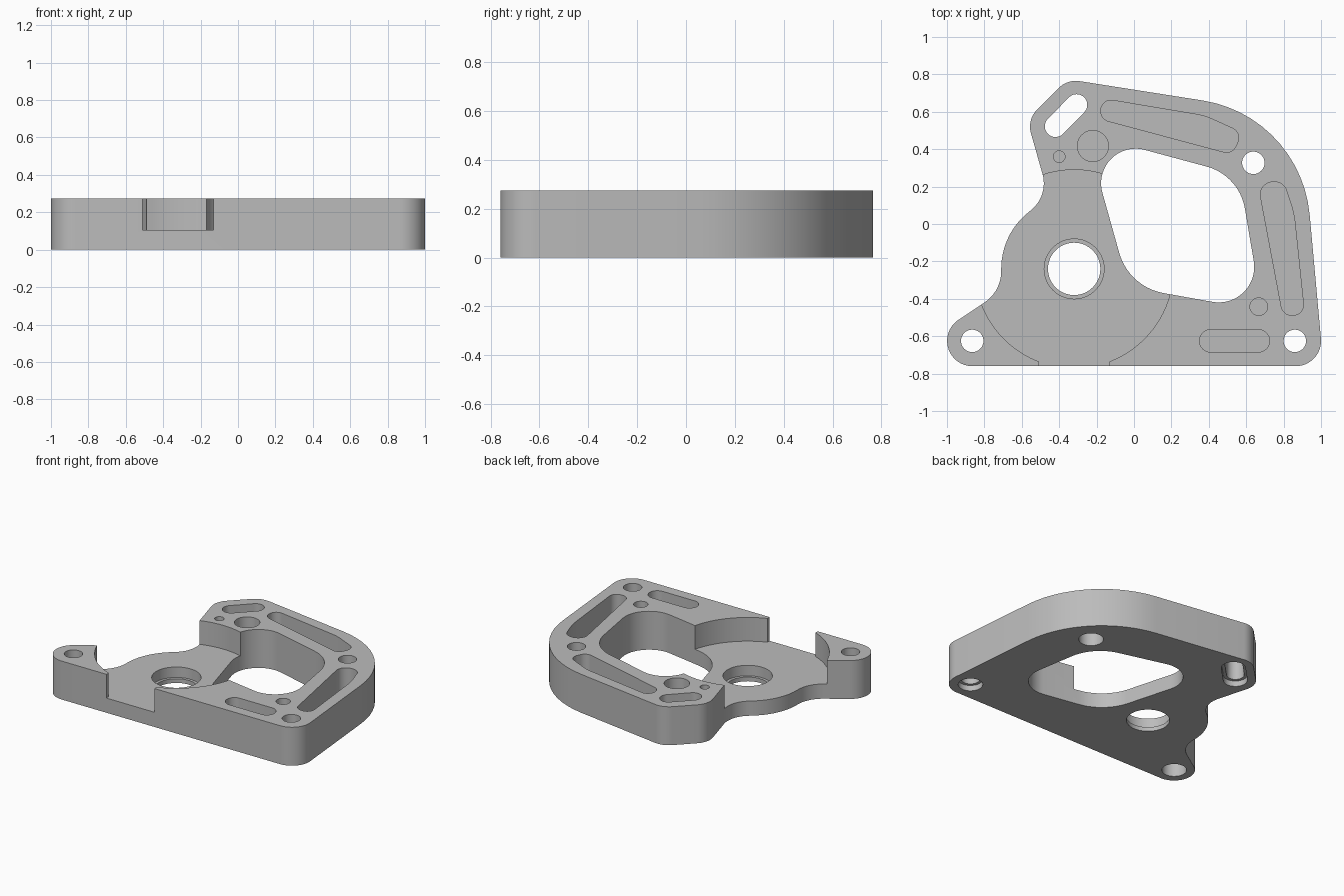
import bpy
import bmesh
from math import cos, sin, tan, pi
from mathutils import Vector

cube = bpy.data.objects.get("Cube")
if cube:
    bpy.data.objects.remove(cube, do_unlink=True)

HEIGHT = 0.275
FLOOR = 0.105
LOW, HIGH = -0.2, 0.5

metal = bpy.data.materials.new("plain grey")
metal.use_nodes = True
metal.diffuse_color = (0.5, 0.5, 0.5, 1)
metal.node_tree.nodes["Principled BSDF"].inputs["Base Color"].default_value = (0.5, 0.5, 0.5, 1)


def rounded(corners):
    """Fillet every (x, y, radius) corner of a polygon."""
    points = []
    for i, (x, y, r) in enumerate(corners):
        p = Vector((x, y))
        a = (Vector(corners[i - 1][:2]) - p).normalized()
        b = (Vector(corners[(i + 1) % len(corners)][:2]) - p).normalized()
        half = a.angle(b) / 2
        start = p + a * (r / tan(half))
        centre = p + (a + b).normalized() * (r / sin(half))
        u = (start - centre) / r
        v = -a
        sweep = pi - 2 * half
        steps = max(4, int(sweep / 0.1))
        for k in range(steps + 1):
            t = sweep * k / steps
            points.append(centre + (u * cos(t) + v * sin(t)) * r)
    return points


def slot(x1, y1, x2, y2, r):
    """Outline of a straight slot with round ends."""
    p, q = Vector((x1, y1)), Vector((x2, y2))
    d = (q - p).normalized()
    n = Vector((-d.y, d.x))
    arc = [pi * k / 20 for k in range(21)]
    return ([q + (d * sin(t) - n * cos(t)) * r for t in arc]
            + [p + (n * cos(t) - d * sin(t)) * r for t in arc])


def disc(x, y, r, sides=48):
    return [Vector((x + r * cos(2 * pi * k / sides), y + r * sin(2 * pi * k / sides)))
            for k in range(sides)]


def prism(name, outline, z0, z1):
    bm = bmesh.new()
    face = bm.faces.new([bm.verts.new((p.x, p.y, z0)) for p in outline])
    top = bmesh.ops.extrude_face_region(bm, geom=[face])["geom"]
    bmesh.ops.translate(bm, vec=(0, 0, z1 - z0),
                        verts=[g for g in top if isinstance(g, bmesh.types.BMVert)])
    bmesh.ops.recalc_face_normals(bm, faces=bm.faces)
    mesh = bpy.data.meshes.new(name)
    bm.to_mesh(mesh)
    bm.free()
    obj = bpy.data.objects.new(name, mesh)
    bpy.context.collection.objects.link(obj)
    mesh.materials.append(metal)
    return obj


# Main plate
plate = prism("bracket_plate", rounded([
    (-1.31, -0.76, 0.135), (-0.71, -0.36, 0.2), (-0.71, -0.05, 0.385),
    (-0.455, 0.148, 0.185), (-0.572, 0.558, 0.13), (-0.356, 0.774, 0.13),
    (0.891, 0.578, 0.68), (1.013, -0.76, 0.135)]), 0, HEIGHT)

cutters = []


def cut(name, outline, z0=LOW, z1=HIGH):
    cutter = prism(name, outline, z0, z1)
    cutter.hide_render = True
    cutters.append(cutter)
    mod = plate.modifiers.new(name, "BOOLEAN")
    mod.operation = "DIFFERENCE"
    mod.solver = "EXACT"
    mod.object = cutter


# Large window
cut("window", rounded([
    (-0.257, 0.481, 0.185), (0.563, 0.26, 0.28),
    (0.685, -0.464, 0.19), (-0.028, -0.336, 0.3)]))

# Round recess, its front opening, and the stepped bore
cut("recess", disc(-0.32, -0.24, 0.53, 96), FLOOR)
cut("recess_opening", [Vector(p) for p in
    ((-0.51, -0.9), (-0.13, -0.9), (-0.13, -0.7), (-0.51, -0.7))], FLOOR)
cut("bore", disc(-0.32, -0.24, 0.14, 64))
cut("bore_step", disc(-0.32, -0.24, 0.16, 64), 0.03)

# Lightening pockets
POCKET = 0.1
cut("back_pocket", rounded([
    (-0.18, 0.672, 0.054), (0.38, 0.578, 0.3), (0.578, 0.488, 0.055),
    (0.525, 0.373, 0.055), (-0.175, 0.56, 0.054)]), POCKET)
cut("side_pocket", rounded([
    (0.662, 0.225, 0.068), (0.8, 0.225, 0.065), (0.855, 0.06, 0.5),
    (0.912, -0.487, 0.054), (0.796, -0.487, 0.054)]), POCKET)
cut("front_pocket", slot(0.41, -0.625, 0.665, -0.625, 0.06), POCKET)

# Blind holes
for x, y, r in ((-0.22, 0.417, 0.083), (-0.4, 0.36, 0.031), (0.667, -0.442, 0.047)):
    cut("blind_hole", disc(x, y, r), POCKET)

# Mounting holes and adjusting slot, counterbored underneath
for x, y, depth in ((-0.865, -0.625, 0.1), (0.86, -0.625, 0.04), (0.638, 0.327, 0.1)):
    cut("mounting_hole", disc(x, y, 0.06))
    cut("counterbore", disc(x, y, 0.08), LOW, depth)
cut("adjusting_slot", slot(-0.42, 0.522, -0.307, 0.637, 0.057))
cut("slot_counterbore", slot(-0.42, 0.522, -0.307, 0.637, 0.078), LOW, 0.04)

# Bake the cuts and drop the cutters
graph = bpy.context.evaluated_depsgraph_get()
baked = bpy.data.meshes.new_from_object(plate.evaluated_get(graph))
plate.modifiers.clear()
plate.data = baked
for c in cutters:
    bpy.data.objects.remove(c, do_unlink=True)

bpy.ops.object.select_all(action="DESELECT")
plate.select_set(True)
bpy.context.view_layer.objects.active = plate
bpy.ops.object.shade_smooth_by_angle(angle=0.5)
